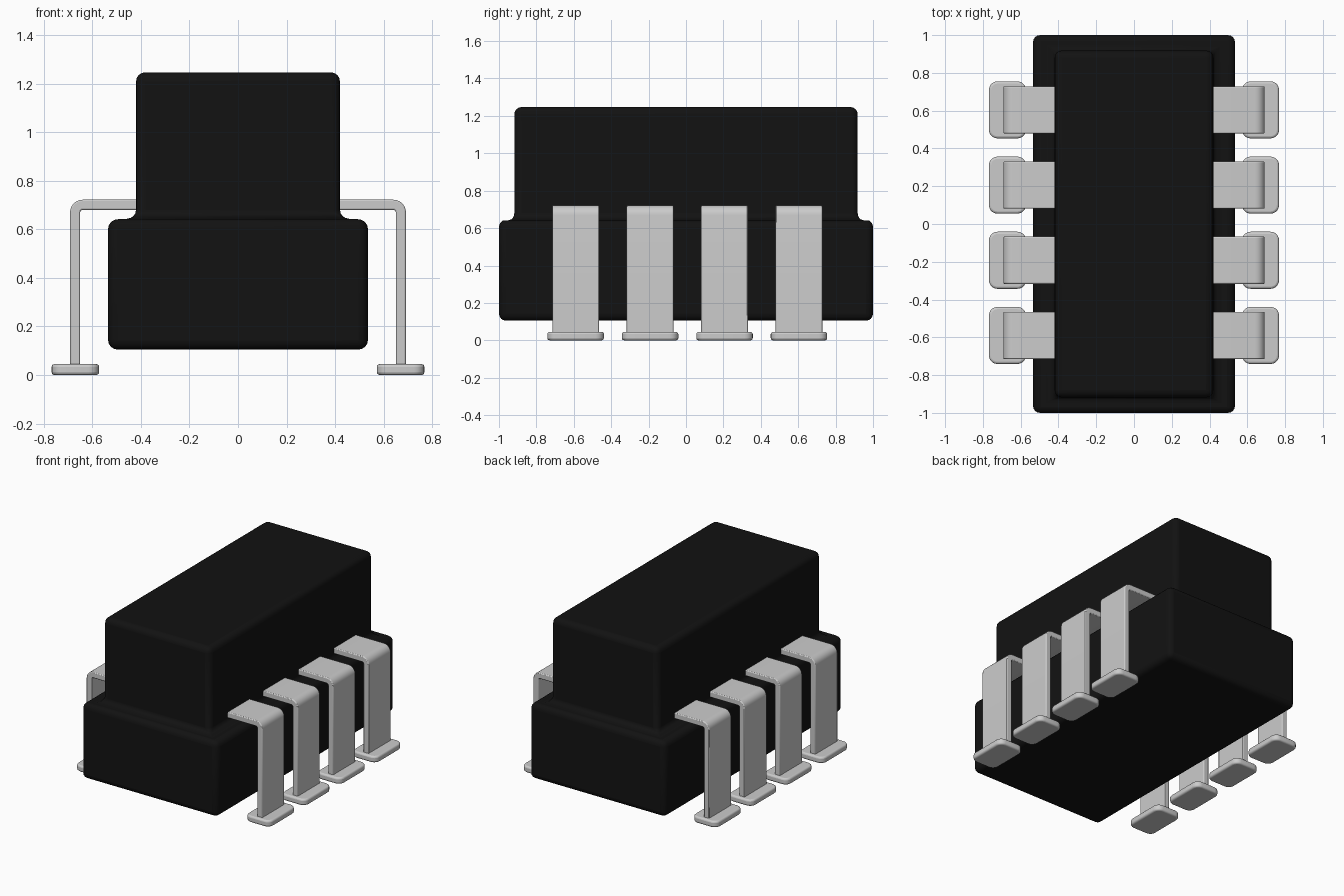
import bpy, bmesh, math
from mathutils import Vector

if "Cube" in bpy.data.objects:
    bpy.data.objects.remove(bpy.data.objects["Cube"])


def finish(bm, name, mat=None):
    bmesh.ops.recalc_face_normals(bm, faces=bm.faces)
    me = bpy.data.meshes.new(name)
    bm.to_mesh(me)
    bm.free()
    ob = bpy.data.objects.new(name, me)
    bpy.context.collection.objects.link(ob)
    if mat:
        me.materials.append(mat)
    return ob


def bevel_mod(ob, width, segments):
    m = ob.modifiers.new("Bevel", 'BEVEL')
    m.width = width
    m.segments = segments
    m.limit_method = 'ANGLE'
    m.angle_limit = math.radians(40)


def smooth(ob, angle=40):
    bpy.ops.object.select_all(action='DESELECT')
    ob.select_set(True)
    bpy.context.view_layer.objects.active = ob
    bpy.ops.object.shade_smooth_by_angle(angle=math.radians(angle))


def box(bm, x0, x1, y0, y1, z0, z1):
    g = bmesh.ops.create_cube(bm, size=1)
    for v in g["verts"]:
        v.co = Vector(((x0 + x1) / 2 + v.co.x * (x1 - x0),
                       (y0 + y1) / 2 + v.co.y * (y1 - y0),
                       (z0 + z1) / 2 + v.co.z * (z1 - z0)))


black = bpy.data.materials.new("black_plastic")
black.diffuse_color = (0.006, 0.006, 0.006, 1)
black.use_nodes = True
black.node_tree.nodes["Principled BSDF"].inputs["Base Color"].default_value = black.diffuse_color

# Stepped body: stacked rectangles bridged into one shell, all edges rounded
bm = bmesh.new()
rings = []
for hx, hy, z in [(0.535, 1, 0.105), (0.535, 1, 0.642),
                  (0.42, 0.918, 0.642), (0.42, 0.918, 1.247)]:
    rings.append([bm.verts.new((sx * hx, sy * hy, z))
                  for sx, sy in [(-1, -1), (1, -1), (1, 1), (-1, 1)]])
for a, b in zip(rings, rings[1:]):
    for i in range(4):
        j = (i + 1) % 4
        bm.faces.new((a[i], a[j], b[j], b[i]))
bm.faces.new(rings[0])
bm.faces.new(rings[-1])
body = finish(bm, "body", black)
bevel_mod(body, 0.038, 4)
smooth(body)

# Side profile of a bent lead: out from the body, round the bend, down to the pad
OUT, TOP, T, R, SEG = 0.692, 0.722, 0.042, 0.052, 6


def arc(r):
    cx, cz = OUT - R, TOP - R
    return [(cx + r * math.sin(a), cz + r * math.cos(a))
            for a in [math.pi / 2 * i / SEG for i in range(SEG + 1)]]


profile = ([(0.36, TOP)] + arc(R) + [(OUT, 0.02), (OUT - T, 0.02)]
           + arc(R - T)[::-1] + [(0.36, TOP - T)])

for side, s in (("left", -1), ("right", 1)):
    for n in range(4):
        yc = -0.59 + 0.398 * n
        # Lead strip
        bm = bmesh.new()
        f = bm.faces.new([bm.verts.new((s * x, yc - 0.125, z)) for x, z in profile])
        g = bmesh.ops.extrude_face_region(bm, geom=[f])
        bmesh.ops.translate(bm, vec=(0, 0.25, 0),
                            verts=[v for v in g["geom"] if isinstance(v, bmesh.types.BMVert)])
        lead = finish(bm, f"lead_{side}_{n + 1}")
        bevel_mod(lead, 0.006, 2)
        smooth(lead)

        # Rounded solder pad under the lead
        bm = bmesh.new()
        xs = sorted((s * 0.572, s * 0.768))
        box(bm, xs[0], xs[1], yc - 0.151, yc + 0.151, 0, 0.045)
        upright = [e for e in bm.edges
                   if abs(e.verts[0].co.z - e.verts[1].co.z) > 0.01]
        bmesh.ops.bevel(bm, geom=upright, offset=0.045, segments=5,
                        profile=0.5, affect='EDGES')
        pad = finish(bm, f"pad_{side}_{n + 1}")
        bevel_mod(pad, 0.012, 3)
        smooth(pad)
